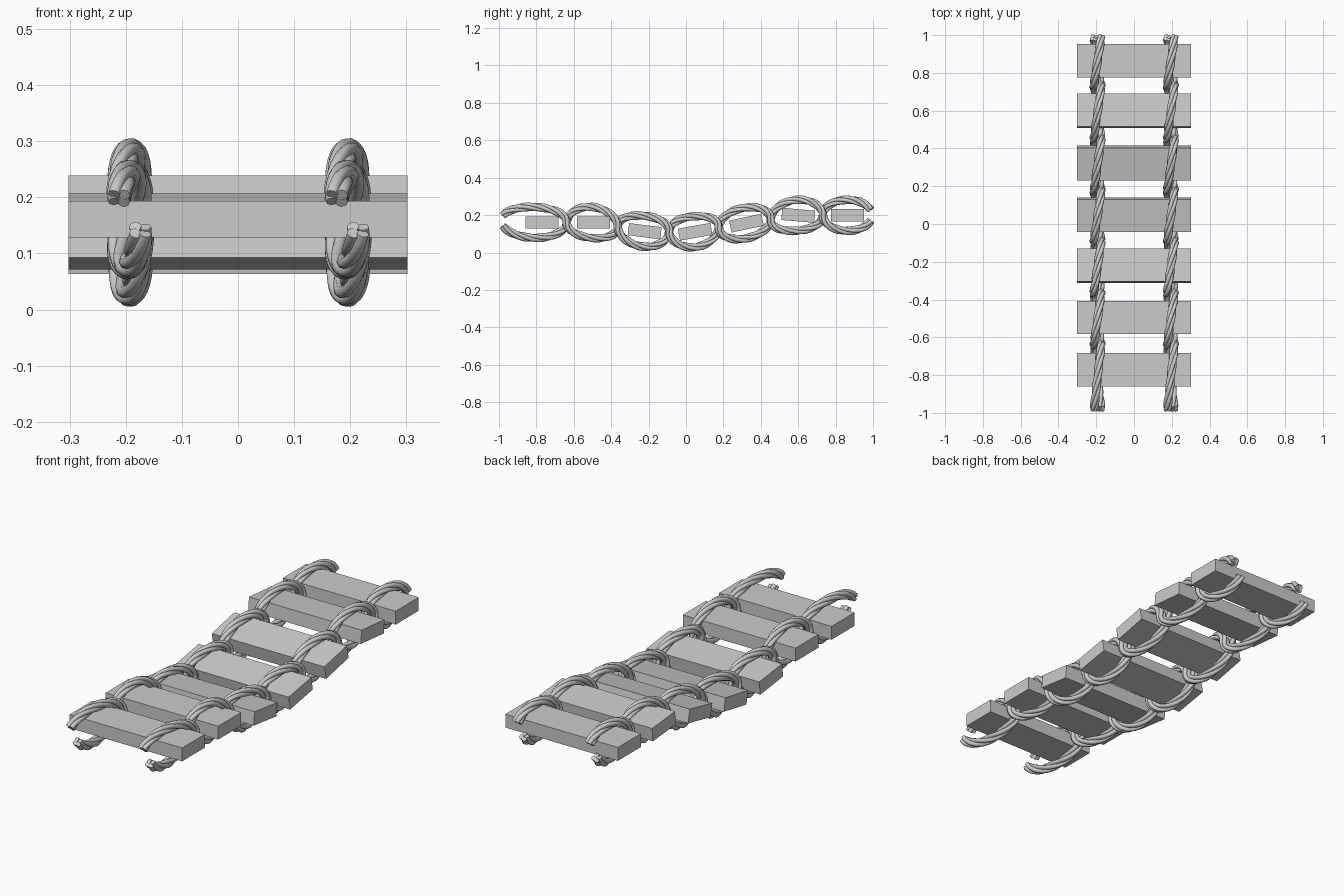
import bpy, math
from mathutils import Vector

if "Cube" in bpy.data.objects:
    bpy.data.objects.remove(bpy.data.objects["Cube"])

# Planks: centre y, centre z, tilt in degrees
PLANKS = [(-0.771, 0.161, 0), (-0.495, 0.161, 0), (-0.221, 0.114, -7), (0.049, 0.111, 10),
          (0.323, 0.157, 12), (0.600, 0.199, -5), (0.864, 0.199, 0)]
for i, (y, z, tilt) in enumerate(PLANKS):
    bpy.ops.mesh.primitive_cube_add(size=1, location=(0, y, z),
                                    rotation=(math.radians(tilt), 0, 0))
    plank = bpy.context.object
    plank.name = f"plank_{i + 1}"
    plank.scale = (0.604, 0.176, 0.065)

# Rope crossings between planks (first and last are virtual, beyond the cut ends)
CROSS_Y = [-0.99, -0.638, -0.365, -0.090, 0.175, 0.452, 0.732, 0.995]
zs = [p[1] for p in PLANKS]
CROSS_Z = [zs[0]] + [(a + b) / 2 for a, b in zip(zs, zs[1:])] + [zs[-1]]
CROSS_Z[0] += 0.01
STEPS, RISE, SWAY = 20, 0.083, 0.020


def rope_path(cx, side):
    """Centre line that alternates over and under successive planks."""
    pts = []
    for i in range(len(PLANKS)):
        y0, y1, z0, z1 = CROSS_Y[i], CROSS_Y[i + 1], CROSS_Z[i], CROSS_Z[i + 1]
        a0 = 0.35 if i == 0 else 0
        a1 = math.pi - (0.35 if i == len(PLANKS) - 1 else 0)
        for k in range(STEPS + (i == len(PLANKS) - 1)):
            a = a0 + (a1 - a0) * k / STEPS
            t = (1 - math.cos(a)) / 2
            base = z0 + (z1 - z0) * t + (zs[i] - (z0 + z1) / 2) * math.sin(a) ** 2
            pts.append(Vector((cx - side * SWAY * math.cos(a), y0 + (y1 - y0) * t,
                               base + side * RISE * math.sin(a))))
        side = -side
    return pts


def make_rope(name, path, strands=4, r=0.011, offset=0.0125, pitch=0.36):
    """Four round strands twisted about the path."""
    curve = bpy.data.curves.new(name, 'CURVE')
    curve.dimensions = '3D'
    curve.bevel_depth = r
    curve.bevel_resolution = 2
    curve.use_fill_caps = True
    for s in range(strands):
        spline = curve.splines.new('POLY')
        spline.points.add(len(path) - 1)
        length = 0
        for i, p in enumerate(path):
            if i:
                length += (p - path[i - 1]).length
            tan = (path[min(i + 1, len(path) - 1)] - path[max(i - 1, 0)]).normalized()
            ax = Vector((1, 0, 0))
            ax = (ax - tan * ax.dot(tan)).normalized()
            up = ax.cross(tan)
            phi = math.tau * (s / strands - length / pitch) + math.pi / 4
            q = p + offset * (math.cos(phi) * ax + math.sin(phi) * up)
            spline.points[i].co = (*q, 1)
    obj = bpy.data.objects.new(name, curve)
    bpy.context.collection.objects.link(obj)
    bpy.ops.object.select_all(action='DESELECT')
    obj.select_set(True)
    bpy.context.view_layer.objects.active = obj
    bpy.ops.object.convert(target='MESH')
    bpy.ops.object.shade_smooth_by_angle(angle=math.radians(50))


# A pair of interwoven ropes on each side
for label, cx in (("left", -0.193), ("right", 0.195)):
    make_rope(f"{label}_rope_over", rope_path(cx, 1))
    make_rope(f"{label}_rope_under", rope_path(cx, -1))
